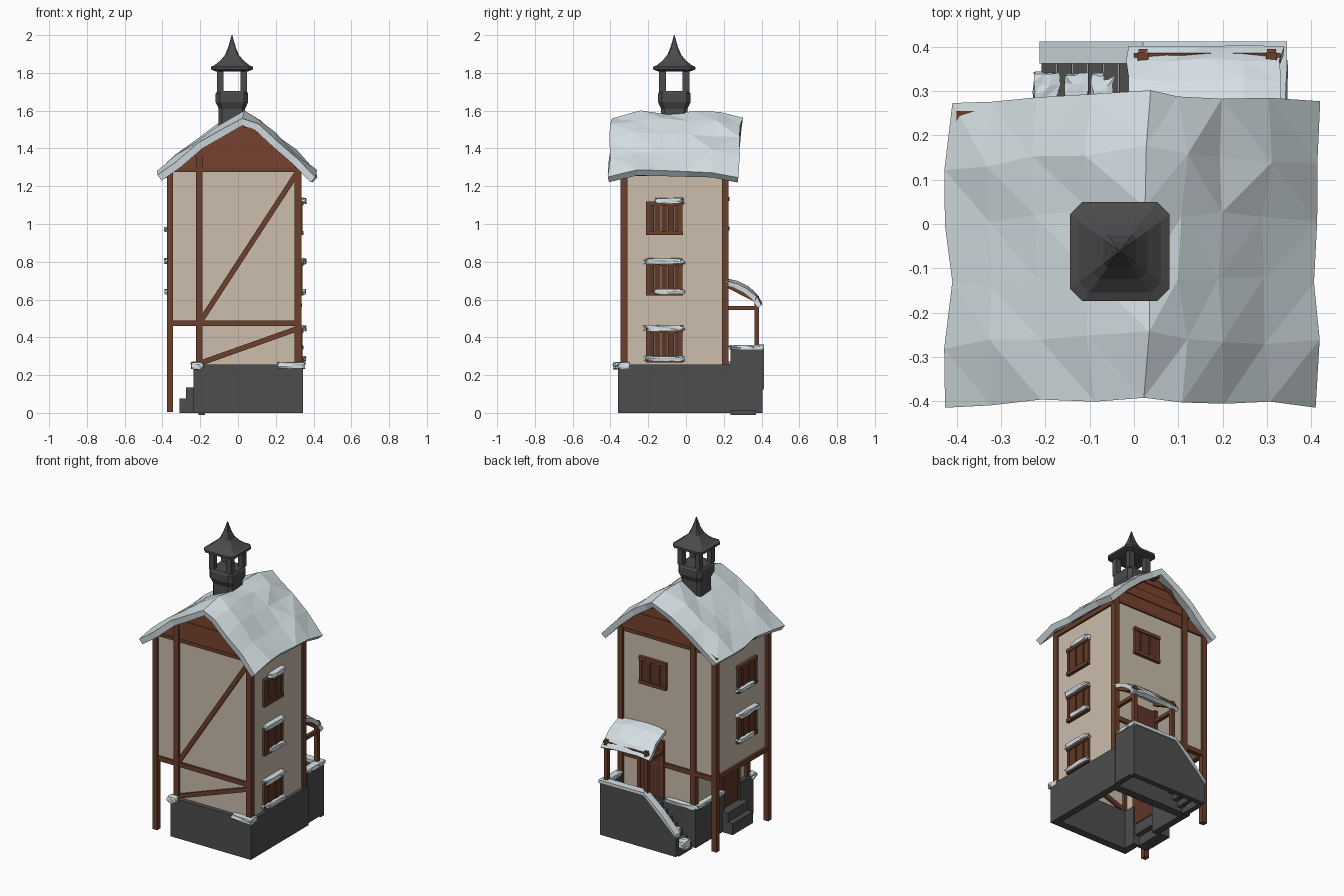
import bpy, bmesh, random
from mathutils import Vector

random.seed(4)
if "Cube" in bpy.data.objects:
    bpy.data.objects.remove(bpy.data.objects["Cube"])


def material(name, r, g, b):
    m = bpy.data.materials.new(name)
    m.use_nodes = True
    m.diffuse_color = (r, g, b, 1)
    m.node_tree.nodes["Principled BSDF"].inputs["Base Color"].default_value = (r, g, b, 1)
    return m


PLASTER = material("plaster", .60, .51, .41)
TIMBER = material("timber", .15, .050, .026)
BOARD = material("gable boards", .19, .055, .028)
SHUTTER = material("shutter wood", .11, .038, .020)
STONE = material("stone", .075, .075, .077)
METAL = material("chimney grey", .070, .070, .073)
SNOW = material("snow", .67, .75, .78)


def finish(name, bm, mat, normals=True):
    if normals:
        bmesh.ops.recalc_face_normals(bm, faces=bm.faces)
    me = bpy.data.meshes.new(name)
    bm.to_mesh(me)
    bm.free()
    me.materials.append(mat)
    ob = bpy.data.objects.new(name, me)
    bpy.context.collection.objects.link(ob)
    return ob


def box(name, x, y, z, mat):
    """Box from three (low, high) ranges."""
    bm = bmesh.new()
    bmesh.ops.create_cube(bm, size=1)
    for v in bm.verts:
        v.co = Vector([(a + b) / 2 + c * (b - a) for (a, b), c in zip((x, y, z), v.co)])
    return finish(name, bm, mat)


def beam(name, p, q, w, mat=TIMBER):
    """Square timber between two points."""
    p, q = Vector(p), Vector(q)
    h, l = w / 2, (q - p).length / 2
    ob = box(name, (-h, h), (-h, h), (-l, l), mat)
    ob.location = (p + q) / 2
    ob.rotation_mode = "QUATERNION"
    ob.rotation_quaternion = (q - p).to_track_quat("Z", "Y")
    return ob


def prism(name, pts, axis, a, b, mat):
    """Extrude a 2D outline along x or y; the second coordinate is height."""
    bm = bmesh.new()
    place = (lambda u, z, d: (d, u, z)) if axis == "x" else (lambda u, z, d: (u, d, z))
    ends = [[bm.verts.new(place(u, z, d)) for u, z in pts] for d in (a, b)]
    n = len(pts)
    for e in ends:
        bm.faces.new(e)
    for i in range(n):
        j = (i + 1) % n
        bm.faces.new((ends[0][i], ends[0][j], ends[1][j], ends[1][i]))
    return finish(name, bm, mat)


def snow_lump(name, x, y, z):
    """Uneven low-poly drift filling the given ranges."""
    bm = bmesh.new()
    bmesh.ops.create_cube(bm, size=1)
    bmesh.ops.subdivide_edges(bm, edges=bm.edges[:], cuts=2, use_grid_fill=True)
    for v in bm.verts:
        k = 1 - .25 * max(0, v.co.length - .55)
        c = [t * k + random.uniform(-.08, .08) for t in v.co]
        v.co = Vector([(a + b) / 2 + t * (b - a) for (a, b), t in zip((x, y, z), c)])
    bmesh.ops.triangulate(bm, faces=bm.faces[:])
    return finish(name, bm, SNOW)


def snow_sheet(name, profile, rows, point, thick):
    """Faceted sheet; point(u, z, j) places the profile on row j."""
    bm = bmesh.new()
    g = [[bm.verts.new(point(u, z, j)) for j in range(rows)] for u, z in profile]
    for i in range(len(g) - 1):
        for j in range(rows - 1):
            bm.faces.new((g[i][j], g[i + 1][j], g[i + 1][j + 1], g[i][j + 1]))
    bmesh.ops.triangulate(bm, faces=bm.faces[:])
    ob = finish(name, bm, SNOW, False)
    s = ob.modifiers.new("thickness", "SOLIDIFY")
    s.thickness, s.offset = thick, -1
    return ob


def loft(name, cx, cy, sections, mat):
    """Stack of chamfered squares given as (half width, height)."""
    bm = bmesh.new()
    rings = []
    for h, z in sections:
        c = h * .75
        outline = [(h, -c), (h, c), (c, h), (-c, h), (-h, c), (-h, -c), (-c, -h), (c, -h)]
        rings.append([bm.verts.new((cx + x, cy + y, z)) for x, y in outline])
    for lo, hi in zip(rings, rings[1:]):
        for i in range(8):
            j = (i + 1) % 8
            bm.faces.new((lo[i], lo[j], hi[j], hi[i]))
    bm.faces.new(rings[0])
    bm.faces.new(rings[-1])
    return finish(name, bm, mat)


# Stone base, open underneath, with a gap for the side door
box("base_front", (-.235, .345), (-.36, -.31), (0, .255), STONE)
box("base_back", (-.235, .345), (.18, .235), (0, .255), STONE)
box("base_left", (.30, .345), (-.31, .18), (0, .255), STONE)
box("base_right_a", (-.235, -.19), (-.31, -.23), (0, .255), STONE)
box("base_right_b", (-.235, -.19), (-.06, .18), (0, .255), STONE)
box("side_step_low", (-.31, -.235), (-.25, -.04), (0, .075), STONE)
box("side_step_high", (-.275, -.20), (-.25, -.04), (.06, .135), STONE)
box("side_door", (-.217, -.195), (-.225, -.065), (.13, .45), SHUTTER)
for y in (-.235, -.055):
    beam("side_door_jamb", (-.21, y, .13), (-.21, y, .46), .025)

# Plaster walls; the upper floors overhang on one side
lower = box("lower_walls", (-.205, .325), (-.33, .21), (.25, .47), PLASTER)
bm = bmesh.new()
bm.from_mesh(lower.data)
bm.normal_update()
bmesh.ops.delete(bm, geom=[f for f in bm.faces if f.normal.z < -.9], context="FACES")
bm.to_mesh(lower.data)
bm.free()
box("upper_walls", (-.355, .325), (-.33, .21), (.465, 1.285), PLASTER)

# Timber frame
for y in (-.328, .208):
    beam("overhang_post", (-.36, y, .005), (-.36, y, 1.30), .034)
    beam("middle_post", (-.205, y, .25), (-.205, y, 1.41), .036)
    beam("corner_post", (.318, y, .25), (.318, y, 1.30), .036)
    beam("floor_beam", (-.36, y, .475), (.318, y, .475), .03)
    beam("tie_beam", (-.36, y, 1.285), (.32, y, 1.285), .022)
for x in (-.36, .322):
    beam("wall_plate", (x, -.33, 1.27), (x, .21, 1.27), .03)
beam("overhang_beam", (-.355, -.33, .475), (-.355, .21, .475), .03)
beam("long_brace", (-.195, -.327, .49), (.312, -.327, 1.27), .028)
beam("short_brace", (-.195, -.327, .265), (.312, -.327, .445), .028)
beam("ridge_beam", (.05, -.385, 1.525), (.05, .275, 1.525), .035)

# Overlapping gable boards at both ends
levels = [1.285, 1.36, 1.42, 1.48, 1.545]
for wall, out in ((-.33, -1), (.21, 1)):
    for k, (lo, hi) in enumerate(zip(levels, levels[1:])):
        t0, t1 = [(z - 1.285) / .26 for z in (lo, hi)]
        pts = [(-.365 + .395 * t0, lo), (.34 - .31 * t0, lo), (.345 - .31 * t1, hi), (-.37 + .395 * t1, hi)]
        prism("gable_board", pts, "y", wall - out * .03, wall + out * (.006 + .006 * (k % 2)), BOARD)

# Roof boards and snow blanket
prism("roof_boards", [(-.40, 1.27), (.03, 1.545), (.385, 1.265), (.385, 1.28), (.03, 1.56), (-.40, 1.285)],
      "y", -.37, .255, TIMBER)
roof = [(-.42, 1.285), (-.33, 1.36), (-.22, 1.445), (-.10, 1.525), (.03, 1.592),
        (.11, 1.555), (.20, 1.475), (.30, 1.385), (.41, 1.278)]


def roof_point(u, z, j):
    t = j / 5
    bulge = 1 - abs(u) / .42
    front, back = -.405 + .015 * bulge, .265 + .045 * bulge
    drop = .022 if j in (0, 5) else 0
    r = random.uniform
    return (u + r(-.012, .012), front + (back - front) * t + r(-.012, .012), z - drop + r(-.012, .010))


snow_sheet("roof_snow", roof, 6, roof_point, .038)

# Chimney with open lantern and pointed cap
cx, cy = -.032, -.062
loft("chimney_shaft", cx, cy, [(.07, 1.40), (.07, 1.61), (.086, 1.645), (.086, 1.69), (.078, 1.703)], METAL)
for sx in (-1, 1):
    for sy in (-1, 1):
        x, y = cx + sx * .062, cy + sy * .062
        box("lantern_pillar", (x - .018, x + .018), (y - .018, y + .018), (1.70, 1.825), METAL)
loft("chimney_cap", cx, cy, [(.085, 1.808), (.112, 1.818), (.112, 1.832), (.093, 1.84), (.062, 1.865),
                             (.037, 1.895), (.02, 1.935), (.01, 1.97), (.002, 2.0)], METAL)


# Shuttered windows: local u runs along the wall, d points outward
def window(axis, face, out, u, z, top, bottom):
    def part(name, ulo, uhi, zlo, zhi, depth, mat):
        d = tuple(sorted((face - out * .01, face + out * depth)))
        uu, zz = (u + ulo, u + uhi), (z + zlo, z + zhi)
        x, y = (d, uu) if axis == "x" else (uu, d)
        if mat is SNOW:
            return snow_lump(name, x, y, zz)
        return box(name, x, y, zz, mat)
    for k in range(5):
        c = -.07 + k * .035
        part("shutter_board", c - .016, c + .016, -.075, .075, .012 + .004 * (k % 2), SHUTTER)
    for s in (-1, 1):
        part("window_side", s * .088 - .009, s * .088 + .009, -.085, .085, .016, TIMBER)
        part("window_rail", -.098, .098, s * .078 - .011, s * .078 + .011, .021, TIMBER)
    if top:
        part("window_snow", -.10 if top > 1 else -.05, .10, .078, .108, .035, SNOW)
    if bottom:
        part("sill_snow", -.10 if bottom > 1 else -.05, .10, -.082, -.055, .035, SNOW)


for z, top, bottom in ((1.03, 1, 0), (.71, 2, 1), (.355, 2, 2)):
    window("x", .325, 1, -.115, z, top, bottom)
for z, top, bottom in ((1.04, 0, 1), (.71, 2, 1)):
    window("x", -.355, -1, -.11, z, top, bottom)
window("y", .21, 1, .085, 1.055, 0, 0)

# Back porch: parapet, landing and stairs going down to one side
prism("stair_wall", [(.34, 0), (.34, .345), (.02, .345), (-.21, .13), (-.21, 0)], "y", .37, .405, STONE)
box("porch_side_wall", (.305, .34), (.235, .37), (.01, .345), STONE)
box("porch_landing", (0, .305), (.235, .37), (.20, .24), STONE)
for k in range(6):
    x = -.035 * k
    box("stair_tread", (x - .034, x), (.235, .37), (.165 - .035 * k, .205 - .035 * k), STONE)
prism("parapet_snow", [(.345, .34), (.345, .36), (.02, .362), (-.10, .262), (-.213, .145), (-.213, .125),
                       (.02, .342)], "y", .362, .412, SNOW)
snow_lump("side_wall_snow", (.295, .345), (.235, .40), (.335, .36))
for x, z in ((-.20, .05), (-.13, .11), (-.07, .15)):
    snow_lump("stair_snow", (x - .025, x + .03), (.27, .34), (z - .03, z + .02))
box("porch_door", (.02, .18), (.20, .222), (.24, .62), SHUTTER)
for x in (.015, .185):
    beam("porch_door_jamb", (x, .215, .24), (x, .215, .63), .022)
for x in (.02, .31):
    beam("porch_post", (x, .375, .24), (x, .375, .62), .025)
    beam("porch_side_beam", (x, .21, .555), (x, .385, .555), .022)
    beam("porch_rafter", (x, .215, .675), (x, .39, .585), .02)
beam("porch_front_beam", (0, .375, .60), (.33, .375, .60), .022)
awning = [(.405, .585), (.37, .632), (.325, .672), (.27, .700), (.215, .712)]
snow_sheet("porch_roof_snow", awning, 5, lambda u, z, j: (
    -.012 + .0865 * j + random.uniform(-.006, .006), u + random.uniform(-.005, .005),
    z - (.012 if j in (0, 4) else 0) + random.uniform(-.006, .004)), .026)

# Drifts on the base ledge
snow_lump("ledge_snow", (.21, .35), (-.375, -.335), (.235, .268))
snow_lump("ledge_snow", (.325, .35), (-.36, -.30), (.235, .268))
snow_lump("ledge_snow", (-.245, -.185), (-.385, -.335), (.23, .268))
snow_lump("ledge_snow", (-.24, -.205), (-.06, .22), (.245, .268))
snow_lump("ledge_snow", (-.24, -.02), (.21, .245), (.245, .272))
